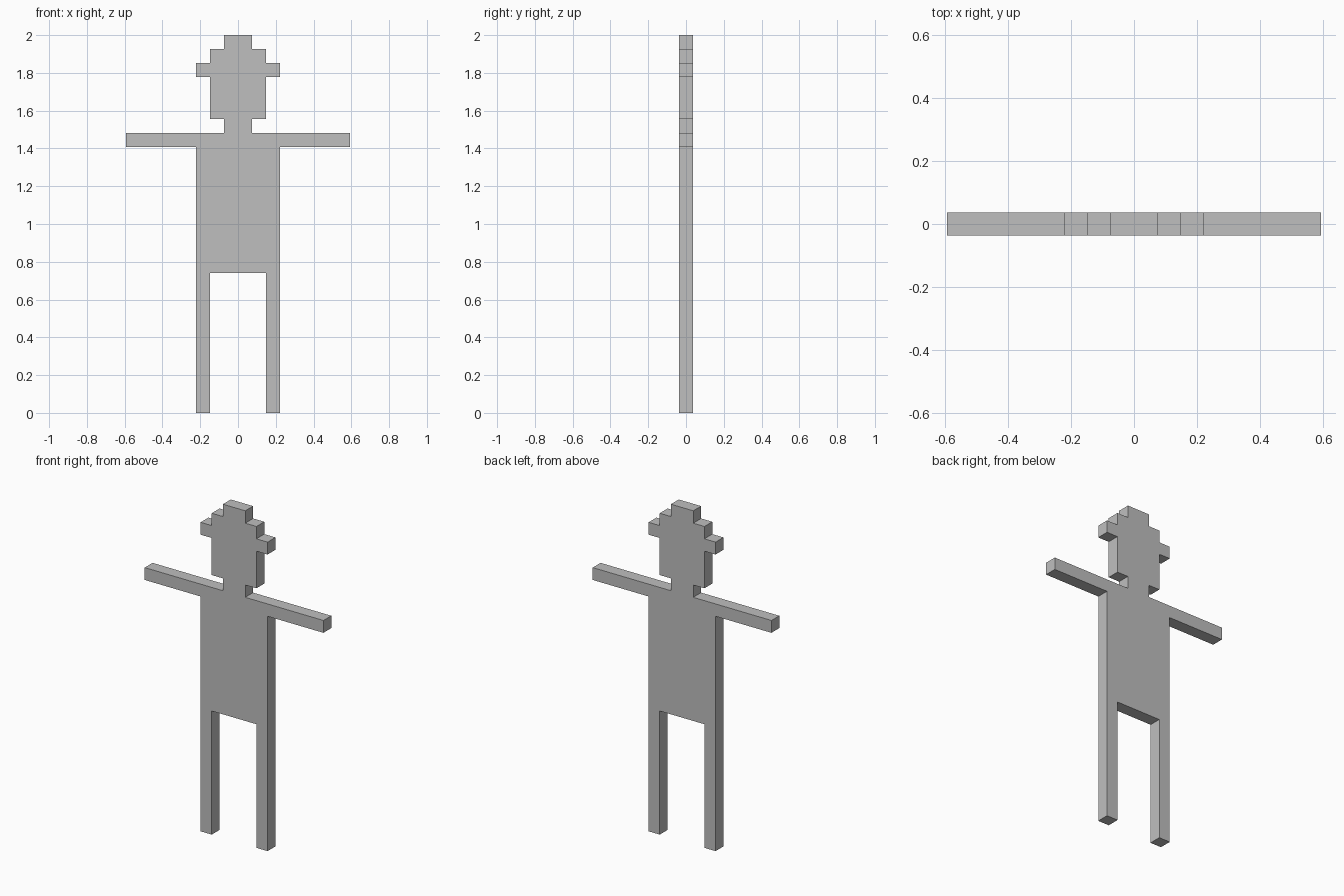
import bpy
import bmesh

if "Cube" in bpy.data.objects:
    bpy.data.objects.remove(bpy.data.objects["Cube"])

U = 2 / 27  # block size: the figure is 27 blocks tall and one block thick

grey = bpy.data.materials.new("plain grey")
grey.diffuse_color = (0.52, 0.52, 0.52, 1)
grey.use_nodes = True
grey.node_tree.nodes["Principled BSDF"].inputs["Base Color"].default_value = grey.diffuse_color

# Right half of the outline in blocks, from crotch up to the crown
half = [
    (2, 10), (2, 0), (3, 0), (3, 19),      # leg and side of torso
    (8, 19), (8, 20), (1, 20),             # outstretched arm and shoulder
    (1, 21), (2, 21), (2, 24),             # neck and cheek
    (3, 24), (3, 25), (2, 25),             # hat brim
    (2, 26), (1, 26), (1, 27),             # stepped crown
]
outline = half + [(-x, z) for x, z in reversed(half)]

# Flat silhouette, extruded to one block of thickness
bm = bmesh.new()
front = bm.faces.new([bm.verts.new((x * U, -U / 2, z * U)) for x, z in outline])
extruded = bmesh.ops.extrude_face_region(bm, geom=[front], use_keep_orig=True)
back = [g for g in extruded["geom"] if isinstance(g, bmesh.types.BMVert)]
bmesh.ops.translate(bm, verts=back, vec=(0, U, 0))
bmesh.ops.recalc_face_normals(bm, faces=bm.faces[:])

mesh = bpy.data.meshes.new("standing_figure")
bm.to_mesh(mesh)
bm.free()
mesh.materials.append(grey)
figure = bpy.data.objects.new("standing_figure", mesh)
bpy.context.collection.objects.link(figure)
